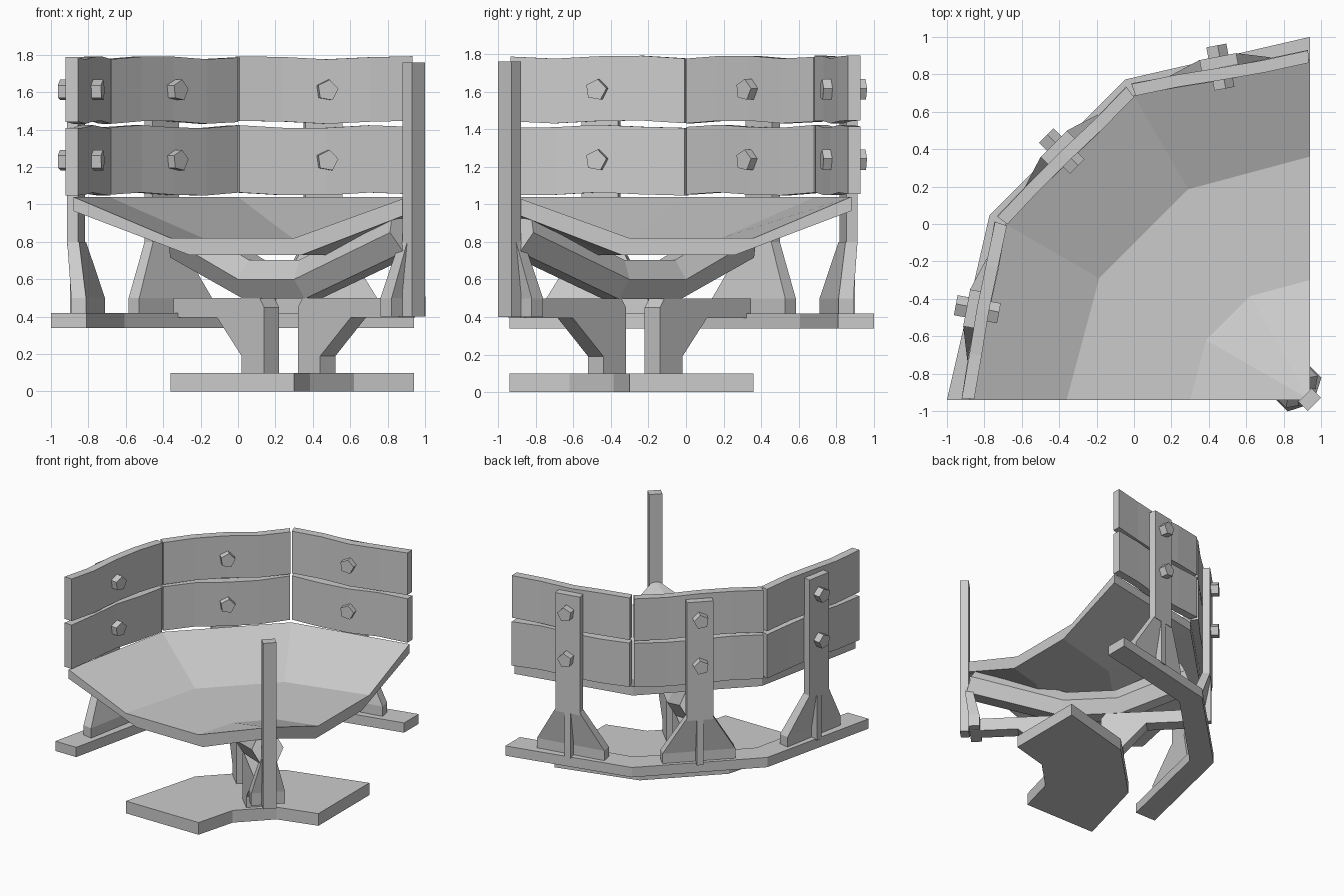
import bpy, bmesh, math
from mathutils import Vector

if "Cube" in bpy.data.objects:
    bpy.data.objects.remove(bpy.data.objects["Cube"])

CX, CY = 0.94, -0.94            # pivot of the quarter turn
ANGLES = (90, 120, 150, 180)    # polygon corners


def loc(a, r, t, z):
    """Point from angle (deg), radius, sideways offset and height."""
    c, s = math.cos(math.radians(a)), math.sin(math.radians(a))
    return Vector((CX + r * c - t * s, CY + r * s + t * c, z))


# Three fence sides: each a local frame on the inner plank face
CORNERS = [loc(a, r, 0, 0) for a, r in zip(ANGLES, (1.80, 1.875, 1.875, 1.80))]


def side_frame(k):
    p, q = CORNERS[k], CORNERS[k + 1]
    d = (q - p).normalized()
    n = Vector((d.y, -d.x, 0))
    mid = (p + q) / 2
    if n.dot(mid - Vector((CX, CY, 0))) < 0:
        n = -n
    half = (q - p).length / 2
    return (lambda o, t, z: mid + n * o + d * t + Vector((0, 0, z))), half


def pivot_frame(o, t, z):
    return loc(135, o, t, z)


def skin(name, sections):
    """Closed solid through a row of equal cross-sections."""
    bm = bmesh.new()
    rows = [[bm.verts.new(p) for p in sec] for sec in sections]
    n = len(rows[0])
    for a, b in zip(rows, rows[1:]):
        for i in range(n):
            j = (i + 1) % n
            bm.faces.new((a[i], a[j], b[j], b[i]))
    bm.faces.new(rows[0])
    bm.faces.new(rows[-1])
    bmesh.ops.recalc_face_normals(bm, faces=bm.faces)
    me = bpy.data.meshes.new(name)
    bm.to_mesh(me)
    bm.free()
    bpy.context.collection.objects.link(bpy.data.objects.new(name, me))


def sector(name, profile, bulge=0.0):
    """Quarter ring; points beyond r = 1.5 bulge at the inner corners."""
    skin(name, [[loc(a, r + (bulge if r > 1.5 and a in (120, 150) else 0), 0, z)
                 for r, z in profile] for a in ANGLES])


def prism(name, f, profile, w):
    skin(name, [[f(o, t, z) for o, z in profile] for t in (-w / 2, w / 2)])


def loft(name, f, levels):
    """Stack of rectangles: (z, inner, outer, width)."""
    skin(name, [[f(o0, -w / 2, z), f(o1, -w / 2, z), f(o1, w / 2, z), f(o0, w / 2, z)]
                for z, o0, o1, w in levels])


def bolt(name, f, o0, o1, z, rad=0.058):
    ring = [math.radians(72 * i + 100) for i in range(5)]
    skin(name, [[f(o, rad * math.cos(q), z + rad * math.sin(q)) for q in ring]
                for o in (o0, o1)])


# Dished seat, raised again at the pivot
sector("dish_seat", [(1.82, 1.04), (1.30, 0.82), (0.64, 0.82), (0.004, 1.05),
                     (0.004, 0.96), (0.60, 0.73), (1.20, 0.73), (1.82, 0.965)], 0.06)

# Floor plate and outer floor ring
sector("foot_plate", [(0.64, 0), (1.30, 0), (1.30, 0.1), (0.64, 0.1)])
sector("outer_floor_ring", [(1.75, 0.34), (1.94, 0.34), (1.94, 0.42), (1.75, 0.42)], 0.037)

# Two bent legs on the diagonal
prism("outer_leg", pivot_frame, [(1.245, 0.09), (1.245, 0.19), (1.43, 0.395), (1.76, 0.395),
                                 (1.76, 0.5), (1.11, 0.5), (1.075, 0.45), (1.075, 0.09)], 0.115)
prism("inner_leg", pivot_frame, [(0.65, 0.09), (0.65, 0.19), (0.42, 0.395), (0.05, 0.395),
                                 (0.05, 0.5), (0.785, 0.5), (0.82, 0.45), (0.82, 0.09)], 0.115)

# Six-sided cradle arm bent under the seat
HEX = [(0.12 * math.cos(math.radians(q)), 0.12 * math.sin(math.radians(q)))
       for q in range(0, 360, 60)]
skin("cradle_arm", [[loc(135, r - h * lean, t, zc + h) for t, h in HEX]
                    for r, zc, lean in ((0.06, 0.85, -0.4), (0.785, 0.6, -0.2),
                                        (1.21, 0.6, 0.2), (1.74, 0.82, 0.4))])

# Thin pivot post with flared foot
loft("pivot_post", pivot_frame, [(0.4, -0.035, 0.035, 0.1), (1.76, -0.035, 0.035, 0.1)])
loft("pivot_post_foot", pivot_frame, [(0.4, 0.04, 0.125, 0.255), (0.5, 0.04, 0.125, 0.255),
                                      (0.8, 0.0, 0.06, 0.1)])

# Fence: posts, ribs, planks and bolts on each side
for k in range(3):
    tag = f"_{k + 1}"
    f, half = side_frame(k)
    loft("fence_post" + tag, f, [(0.78, 0.065, 0.125, 0.2), (1.75, 0.065, 0.125, 0.2)])
    loft("fence_post_foot" + tag, f, [(0.41, -0.01, 0.07, 0.55), (0.5, -0.01, 0.07, 0.55),
                                      (0.8, 0.06, 0.125, 0.2)])
    prism("fence_post_rib" + tag, f, [(0.04, 0.41), (0.125, 0.41), (0.125, 0.79),
                                      (0.08, 0.79)], 0.05)
    for row, (z0, z1) in enumerate(((1.055, 1.415), (1.44, 1.785))):
        cuts = []
        for i in range(5):
            s = -1 + i / 2
            dz = 0.009 * math.sin(i * 1.9 + k * 2.1 + row)
            do = 0.005 * math.cos(i * 1.7 + k + row)
            cuts.append([f(o + do, s * (half - 0.006 + 0.15 * o), z + dz)
                         for o, z in ((0, z0), (0.066, z0), (0.066, z1), (0, z1))])
        skin(f"fence_plank{tag}_{row + 1}", cuts)
        zb = 1.235 + 0.375 * row
        bolt(f"inner_bolt{tag}_{row + 1}", f, -0.05, 0.01, zb)
        bolt(f"outer_bolt{tag}_{row + 1}", f, 0.12, 0.185, zb)
